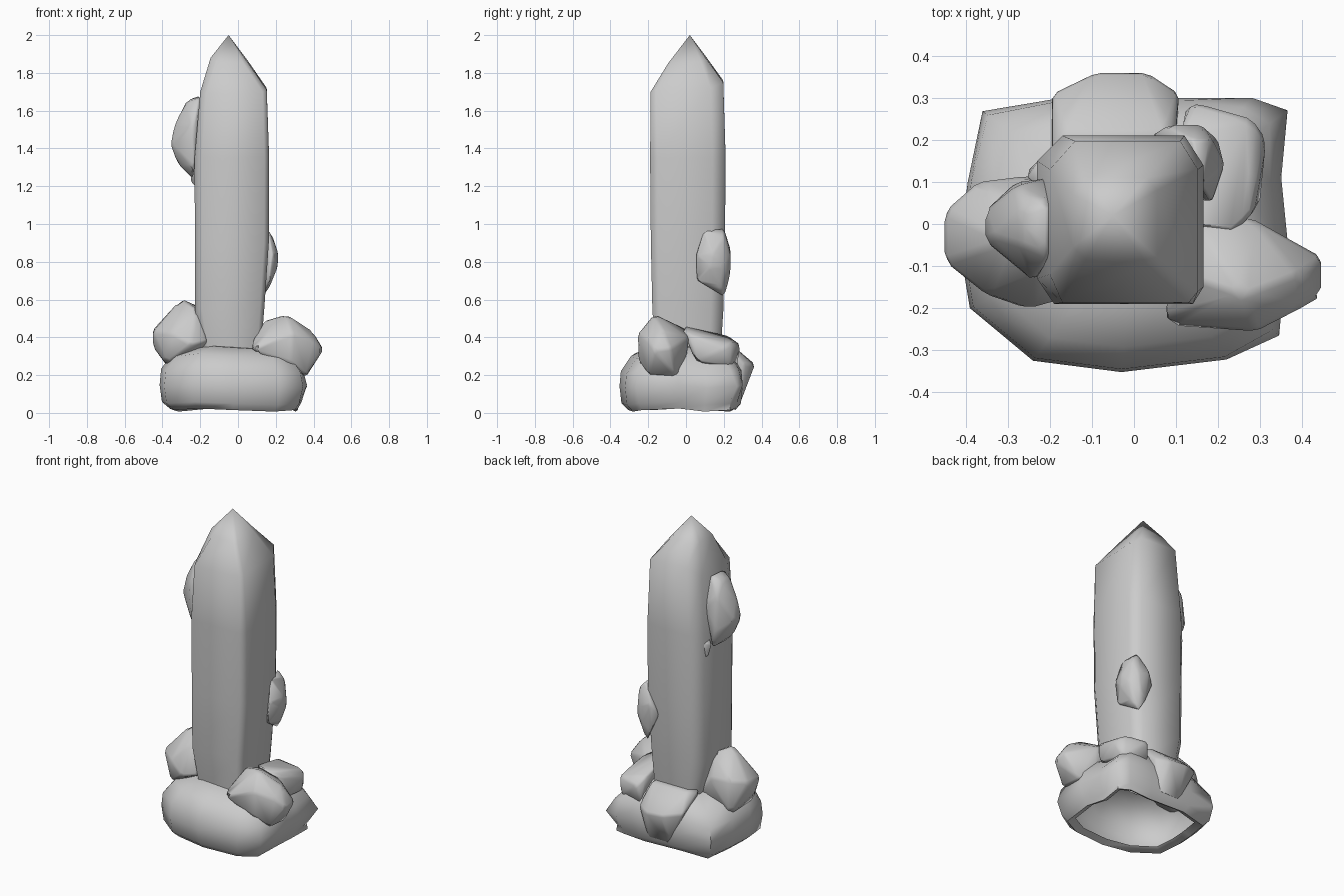
import bpy, bmesh, math


def finish(name, bm, angle):
    bmesh.ops.recalc_face_normals(bm, faces=bm.faces)
    me = bpy.data.meshes.new(name)
    bm.to_mesh(me)
    bm.free()
    me.shade_smooth()
    me.set_sharp_from_angle(angle=math.radians(angle))
    ob = bpy.data.objects.new(name, me)
    bpy.context.collection.objects.link(ob)
    return ob


def loft(name, rings, tip=None, angle=40):
    """Skin a stack of equal-length point rings, optionally closing to a tip."""
    bm = bmesh.new()
    vs = [[bm.verts.new(p) for p in r] for r in rings]
    n = len(vs[0])
    for a, b in zip(vs, vs[1:]):
        for i in range(n):
            j = (i + 1) % n
            bm.faces.new((a[i], a[j], b[j], b[i]))
    if tip:
        t = bm.verts.new(tip)
        for i in range(n):
            bm.faces.new((vs[-1][i], vs[-1][(i + 1) % n], t))
    return finish(name, bm, angle)


def boulder(name, pts, width=0.012):
    """Convex chunk of stone with softened edges."""
    bm = bmesh.new()
    for p in pts:
        bm.verts.new(p)
    res = bmesh.ops.convex_hull(bm, input=bm.verts[:])
    junk = [g for g in res["geom_interior"] + res["geom_unused"] if isinstance(g, bmesh.types.BMVert)]
    if junk:
        bmesh.ops.delete(bm, geom=junk, context='VERTS')
    bmesh.ops.dissolve_limit(bm, angle_limit=0.1, verts=bm.verts, edges=bm.edges)
    bmesh.ops.bevel(bm, geom=bm.edges[:], offset=width, segments=1, affect='EDGES', clamp_overlap=True)
    return finish(name, bm, 60)


# Crystal column: chamfered square section rising to a point
section = [(-0.19, -0.19), (0.14, -0.19), (0.165, -0.15), (0.165, 0.14),
           (0.12, 0.21), (-0.17, 0.21), (-0.23, 0.15), (-0.23, -0.13)]
cx, cy = -0.035, 0.01


def column_ring(z, sx, sy, dx=0.0):
    return [(cx + dx + (x - cx) * sx, cy + (y - cy) * sy, z) for x, y in section]


shoulder = [(x, y, z) for (x, y), z in zip(
    [(-0.17, -0.187), (0.13, -0.187), (0.152, -0.16), (0.152, 0.13),
     (0.11, 0.197), (-0.14, 0.197), (-0.2, 0.13), (-0.2, -0.12)],
    [1.69, 1.70, 1.71, 1.72, 1.75, 1.76, 1.70, 1.70])]
upper = [(-0.115, -0.085, 1.86), (0.03, -0.095, 1.85), (0.055, -0.08, 1.85), (0.055, 0.08, 1.86),
         (0.03, 0.11, 1.87), (-0.11, 0.11, 1.88), (-0.145, 0.07, 1.88), (-0.145, -0.055, 1.88)]
loft("crystal_column",
     [column_ring(0.33, 0.78, 0.87), column_ring(0.55, 0.93, 0.94, -0.012),
      column_ring(0.9, 0.99, 0.98), column_ring(1.35, 1, 1), shoulder, upper],
     tip=(-0.05, 0.02, 2.0), angle=70)

# Base rock: irregular stack of outlines, open underneath, sharper at the rear right
outline = [(-0.39, -0.2), (-0.24, -0.325), (-0.03, -0.352), (0.22, -0.322), (0.345, -0.265),
           (0.365, -0.04), (0.35, 0.11), (0.365, 0.27), (0.28, 0.3), (0.12, 0.3),
           (-0.17, 0.3), (-0.36, 0.268), (-0.395, 0.1), (-0.415, -0.05)]
wobble = [0, 1, 0, -1, 0, 1, -1, 0, 1, 0, 1, -1, 0, 1]
pinch = [0, 0, 0, 0, 0.04, 0.06, 0.08, 0.14, 0.08, 0, 0, 0.02, 0, 0]


def base_ring(z, s, w=0.008, p=0.0):
    return [(x * (s - q * p), y * (s - q * p), z + k * w)
            for (x, y), k, q in zip(outline, wobble, pinch)]


loft("base_rock",
     [base_ring(0.035, 0.76), base_ring(0.015, 0.87), base_ring(0.05, 0.97, p=0.8),
      base_ring(0.14, 1.0), base_ring(0.22, 0.98, 0.015, 0.7), base_ring(0.3, 0.83, 0.015, 1),
      base_ring(0.345, 0.55)],
     tip=(-0.03, 0.01, 0.36), angle=65)

# Boulders around the foot of the column
boulder("left_boulder", [
    (-0.3, -0.04, 0.605), (-0.22, 0.03, 0.57), (-0.22, -0.12, 0.55), (-0.45, 0.03, 0.44),
    (-0.45, -0.09, 0.43), (-0.45, -0.03, 0.35), (-0.35, -0.17, 0.42), (-0.25, -0.205, 0.36),
    (-0.37, 0.1, 0.45), (-0.25, 0.115, 0.45), (-0.38, -0.12, 0.26), (-0.37, 0.09, 0.24),
    (-0.16, -0.18, 0.38), (-0.15, 0.1, 0.3)])
boulder("right_boulder", [
    (0.14, -0.13, 0.49), (0.26, -0.17, 0.525), (0.39, -0.12, 0.44), (0.45, -0.08, 0.34),
    (0.45, -0.17, 0.33), (0.36, -0.05, 0.19), (0.36, -0.2, 0.2), (0.28, -0.25, 0.27),
    (0.07, -0.24, 0.33), (0.29, -0.255, 0.42), (0.4, -0.2, 0.38), (0.28, 0.015, 0.4),
    (0.15, 0.01, 0.44), (0.07, -0.2, 0.37), (0.27, 0.0, 0.26)])
boulder("rear_right_boulder", [
    (0.14, 0.29, 0.36), (0.28, 0.25, 0.37), (0.315, 0.2, 0.34), (0.285, 0.03, 0.41),
    (0.24, -0.02, 0.44), (0.13, -0.01, 0.46), (0.11, 0.22, 0.41), (0.28, 0.24, 0.24),
    (0.3, 0.05, 0.27), (0.12, 0.27, 0.24)])
boulder("rear_boulder", [
    (-0.09, 0.363, 0.26), (0.03, 0.363, 0.25), (-0.2, 0.31, 0.28), (0.11, 0.31, 0.26),
    (-0.17, 0.22, 0.38), (0.08, 0.22, 0.38), (-0.2, 0.14, 0.37), (0.1, 0.14, 0.37),
    (-0.09, 0.29, 0.06), (0.06, 0.29, 0.06)])

# Growths stuck to the column
boulder("upper_left_growth", [
    (-0.2, 0.05, 1.68), (-0.2, -0.08, 1.67), (-0.27, 0.03, 1.655), (-0.27, -0.05, 1.64),
    (-0.335, -0.03, 1.53), (-0.355, 0.03, 1.42), (-0.355, -0.04, 1.42), (-0.32, -0.02, 1.32),
    (-0.28, 0.09, 1.58), (-0.28, 0.1, 1.36), (-0.2, 0.11, 1.5), (-0.24, -0.135, 1.52),
    (-0.23, -0.13, 1.3), (-0.24, 0.09, 1.25), (-0.24, -0.06, 1.24)])
boulder("small_left_growth", [
    (-0.22, 0.08, 1.31), (-0.22, 0.16, 1.3), (-0.255, 0.11, 1.28), (-0.25, 0.13, 1.22),
    (-0.2, 0.13, 1.17)], 0.005)
boulder("lower_right_growth", [
    (0.14, 0.2, 0.98), (0.16, 0.09, 0.97), (0.185, 0.2, 0.93), (0.215, 0.14, 0.84),
    (0.21, 0.13, 0.77), (0.185, 0.05, 0.84), (0.165, 0.05, 0.7), (0.2, 0.2, 0.77),
    (0.16, 0.235, 0.84), (0.15, 0.235, 0.74), (0.08, 0.235, 0.87), (0.04, 0.21, 0.8),
    (0.1, 0.22, 0.68), (0.17, 0.1, 0.69), (0.17, 0.18, 0.67), (0.13, 0.2, 0.61)])
